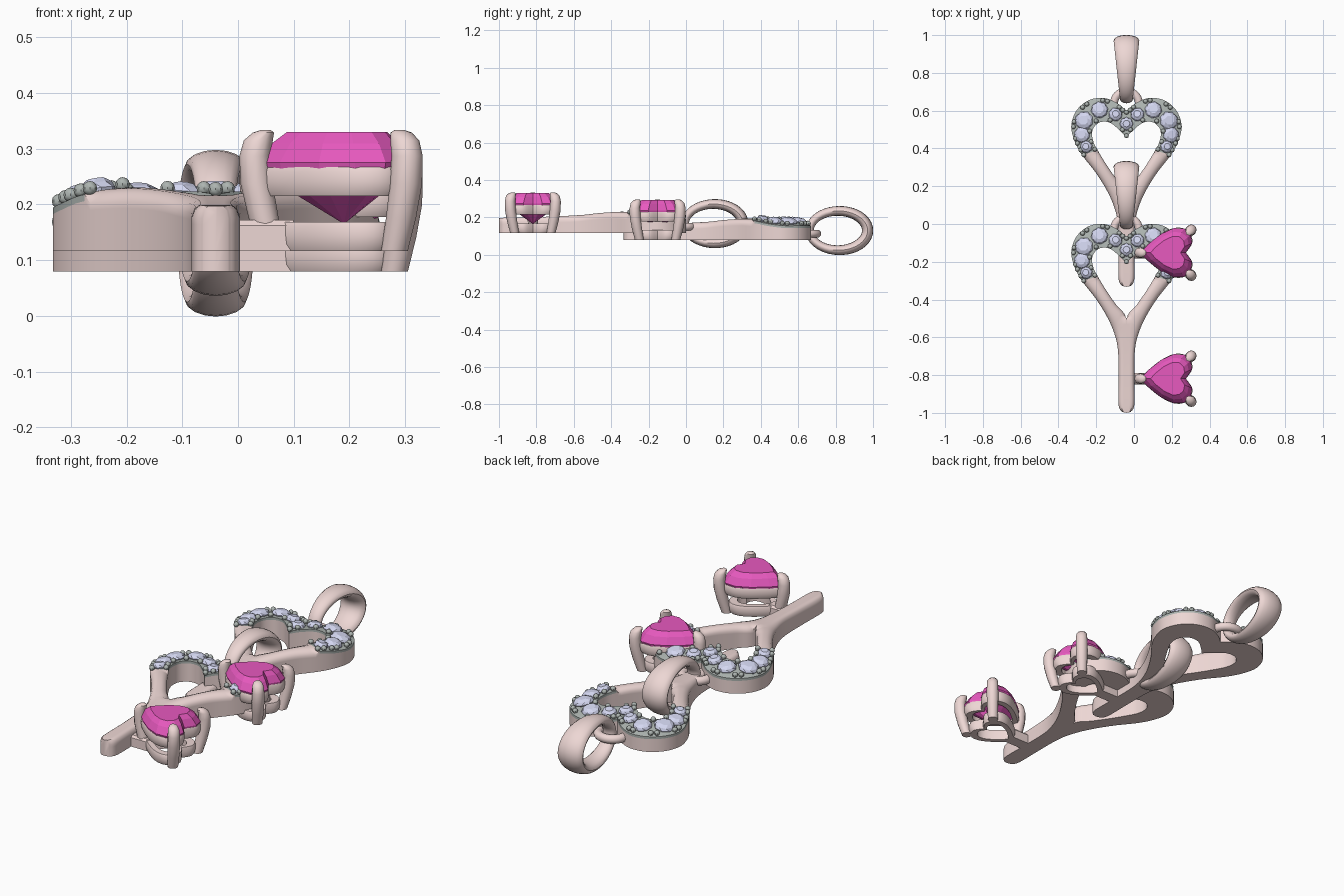
import bpy, bmesh, math
from mathutils import Vector, Matrix

if "Cube" in bpy.data.objects:
    bpy.data.objects.remove(bpy.data.objects["Cube"])

CX = -0.04      # x of the key's axis
BASE = 0.08     # underside of the flat parts


def material(name, rgb):
    m = bpy.data.materials.new(name)
    m.diffuse_color = (*rgb, 1)
    m.use_nodes = True
    m.node_tree.nodes["Principled BSDF"].inputs["Base Color"].default_value = m.diffuse_color
    return m


ROSE = material("rose_metal", (0.85, 0.68, 0.66))
GREY = material("grey_metal", (0.42, 0.46, 0.44))
PALE = material("pale_stone", (0.66, 0.68, 0.88))
PINK = material("pink_stone", (0.80, 0.10, 0.52))


def loft(bm, rings, loop=False, caps=False, closed=True):
    """Skin a list of equally long point rings; returns faces row by row."""
    vs = [[bm.verts.new(p) for p in r] for r in rings]
    n, rows = len(vs[0]), []
    for i in range(len(vs) if loop else len(vs) - 1):
        a, b = vs[i], vs[(i + 1) % len(vs)]
        rows.append([bm.faces.new((a[j], a[(j + 1) % n], b[(j + 1) % n], b[j]))
                     for j in range(n if closed else n - 1)])
    if caps:
        bm.faces.new(vs[0])
        bm.faces.new(vs[-1])
    return rows


def finish(bm, name, mats, loc, smooth=True, merge=True):
    if merge:
        bmesh.ops.remove_doubles(bm, verts=bm.verts, dist=1e-4)
    bmesh.ops.recalc_face_normals(bm, faces=bm.faces)
    me = bpy.data.meshes.new(name)
    bm.to_mesh(me)
    bm.free()
    for m in mats:
        me.materials.append(m)
    ob = bpy.data.objects.new(name, me)
    bpy.context.collection.objects.link(ob)
    ob.location = loc
    if smooth:
        bpy.context.view_layer.objects.active = ob
        bpy.ops.object.select_all(action='DESELECT')
        ob.select_set(True)
        bpy.ops.object.shade_smooth_by_angle(angle=math.radians(40))
    return ob


def spline(pts, s):
    """Catmull-Rom point at parameter s along pts."""
    i = min(int(s), len(pts) - 2)
    t = s - i
    p = [Vector(pts[min(max(k, 0), len(pts) - 1)]) for k in (i - 1, i, i + 1, i + 2)]
    return 0.5 * (2 * p[1] + (p[2] - p[0]) * t + (2 * p[0] - 5 * p[1] + 4 * p[2] - p[3]) * t * t
                  + (3 * p[1] - p[0] - 3 * p[2] + p[3]) * t ** 3)


# Half of the key outline: distance from axis, y, top height
OUTER = [(0, .60, .095), (.05, .64, .085), (.12, .667, .08), (.2, .655, .08), (.265, .60, .08),
         (.292, .52, .08), (.275, .44, .09), (.235, .365, .105), (.165, .275, .11), (.105, .18, .105),
         (.065, .09, .095), (.045, .0, .09), (.042, -.14, .085), (.042, -.29, .082), (.022, -.328, .08)]
INNER = [(0, .46, .105), (.035, .495, .11), (.085, .535, .11), (.135, .54, .108), (.17, .515, .107),
         (.182, .48, .107), (.175, .435, .11), (.152, .39, .115), (.11, .32, .115), (.055, .24, .108),
         (0, .165, .1), (0, .0, .09), (0, -.14, .085), (0, -.29, .082), (0, -.333, .08)]
PAVE_END = 7
SUB = 6


def on_band(s, t):
    p = spline(OUTER, s).lerp(spline(INNER, s), t)
    return Vector((max(p.x, 0), p.y, p.z + BASE))


def band(loc):
    bm = bmesh.new()
    rings = []
    for k in range((len(OUTER) - 1) * SUB + 1):
        s = k / SUB
        o, i = on_band(s, 0), on_band(s, 1)
        drop = 0.004 if s <= PAVE_END else 0.022
        di = 0 if i.x < 1e-4 and s > PAVE_END else drop
        ring = [(o.x, o.y, BASE), (o.x, o.y, o.z - .012 - drop)]
        for t, d in ((0, drop), (.12, drop * .35), (.35, 0), (.65, 0), (.88, di * .35), (1, di)):
            p = on_band(s, t)
            ring.append((p.x, p.y, p.z - d))
        ring += [(i.x, i.y, i.z - .012 - di), (i.x, i.y, BASE)]
        rings.append(ring)
    rows = loft(bm, rings, caps=True)
    for row in rows[:PAVE_END * SUB]:
        for f in row[1:8]:
            f.material_index = 1
    # drop the faces on the mirror plane, then mirror
    bmesh.ops.delete(bm, geom=[f for f in bm.faces if all(v.co.x < 1e-4 for v in f.verts)], context='FACES')
    half = bmesh.ops.duplicate(bm, geom=bm.verts[:] + bm.edges[:] + bm.faces[:])["geom"]
    for v in half:
        if isinstance(v, bmesh.types.BMVert):
            v.co.x *= -1
    for v in bm.verts:
        v.co.x += CX
    finish(bm, "key_body", [ROSE, GREY], loc)


def pave(loc):
    stones, beads = bmesh.new(), bmesh.new()
    spots = [(0, .036), (1.3, .037), (2.6, .046), (4.2, .05), (5.45, .044), (6.5, .034)]
    bead_spots = [(0, .95), (0, .06)]
    for s in (.65, 1.95, 3.4, 4.85, 6.0, 6.85):
        bead_spots += [(s - .17, .1), (s + .17, .1), (s, .88)]
    for side in (-1, 1):
        for s, r in spots:
            if s == 0 and side > 0:
                continue
            p = on_band(s, .5)
            across = (on_band(s, 1) - on_band(s, 0)).normalized()
            along = (on_band(s + .05, .5) - on_band(max(s - .05, 0), .5)).normalized()
            if s == 0:
                along = Vector((1, 0, 0))
            up = across.cross(along)
            up = (up if up.z > 0 else -up).normalized()
            rot = up.to_track_quat('Z', 'Y').to_matrix()
            rings = []
            for f, z, tw in ((.8, -.012, 0), (1, .004, 0), (.85, .015, .5), (.5, .024, 0)):
                ring = []
                for k in range(8):
                    a = (k + tw) * math.pi / 4
                    q = p + rot @ Vector((f * r * math.cos(a), f * r * math.sin(a), z))
                    ring.append((CX + side * q.x, q.y, q.z))
                rings.append(ring)
            loft(stones, rings, caps=True)
        for s, t in bead_spots:
            if s == 0 and side > 0:
                continue
            q = on_band(s, t)
            bmesh.ops.create_uvsphere(beads, u_segments=8, v_segments=6, radius=.013,
                                      matrix=Matrix.Translation((CX + side * q.x, q.y, q.z + .006)))
    finish(stones, "pave_stones", [PALE], loc, smooth=False, merge=False)
    finish(beads, "pave_beads", [GREY], loc, merge=False)


# Heart stone outline (upper half), tip toward -x, centred on GEM
GEM = Vector((.19, -.152, 0))
HEART = [(-.155, 0), (-.115, .045), (-.045, .1), (.02, .13), (.075, .128), (.11, .095), (.118, .05), (.085, 0)]


def heart_ring(scale, z, sub):
    half = [spline(HEART, k / sub) for k in range((len(HEART) - 1) * sub + 1)]
    pts = half + [Vector((p.x, -p.y)) for p in half[-2:0:-1]]
    return [(GEM.x + p.x * scale, GEM.y + p.y * scale, z) for p in pts]


def gem_head(loc):
    # faceted heart stone
    bm = bmesh.new()
    loft(bm, [heart_ring(s, z, 1) for s, z in
              ((.02, .13), (.55, .18), (.98, .228), (1, .238), (.84, .272), (.66, .293))], caps=True)
    finish(bm, "heart_stone", [PINK], loc, smooth=False)
    # two heart-shaped gallery rails
    for name, so, si, z0, z1 in (("upper_rail", 1.0, .72, .178, .23), ("lower_rail", .84, .56, BASE, .132)):
        bm = bmesh.new()
        prof = [(si, z0), (so - .06, z0), (so - .01, z0 + .012), (so, (z0 + z1) / 2),
                (so, z1 - .008), (so - .03, z1), (si, z1)]
        loft(bm, [heart_ring(s, z, 4) for s, z in prof], loop=True)
        finish(bm, name, [ROSE], loc)
    # three bowed prongs
    bm = bmesh.new()
    for dx, dy in ((-.152, 0), (.108, .116), (.108, -.116)):
        rings = []
        for f, z, r in ((.84, BASE, .024), (.95, .14, .027), (1.03, .2, .029), (1.05, .25, .028),
                        (1.01, .278, .026), (.95, .292, .019), (.92, .297, .008)):
            rings.append([(GEM.x + dx * f + r * math.cos(k * math.pi / 6),
                           GEM.y + dy * f + r * math.sin(k * math.pi / 6), z) for k in range(12)])
        loft(bm, rings, caps=True)
    finish(bm, "prongs", [ROSE], loc)
    # bar joining the head to the shaft
    bm = bmesh.new()
    loft(bm, [[(x, GEM.y + y, z) for y, z in
               ((-.03, BASE), (.03, BASE), (.03, .125), (.02, .135), (-.02, .135), (-.03, .125))]
              for x in (-.02, .1)], caps=True)
    finish(bm, "head_connector", [ROSE], loc)


def ring_loop(name, centre, ry, rz, section, flat, loc):
    """Closed loop; section(angle) gives (half width, half thickness)."""
    bm = bmesh.new()
    rings = []
    for k in range(40):
        a = k * math.tau / 40
        c, s = math.cos(a), math.sin(a)
        n = Vector((c / ry, s / rz)).normalized()
        w, t = section(a)
        ring = []
        for j in range(16):
            b = j * math.tau / 16
            p, q = ry * c + n.x * t * math.cos(b), rz * s + n.y * t * math.cos(b)
            x = w * math.sin(b)
            ring.append(Vector(centre) + (Vector((q, p, x)) if flat else Vector((x, p, q))))
        rings.append(ring)
    loft(bm, rings, loop=True)
    finish(bm, name, [ROSE], loc)


# Two keys, the lower one hanging slightly higher in z
for dy, dz in ((0, 0), (-.667, .037)):
    loc = (0, dy, dz)
    band(loc)
    pave(loc)
    gem_head(loc)
    ring_loop("jump_ring", (CX, .638, .113), .064, .066, lambda a: (.021, .021), True, loc)
    ring_loop("bail", (CX, .816, .13), .155, .105,
              lambda a: (.051 + .017 * math.cos(a), .026 + .004 * math.cos(a)), False, loc)
